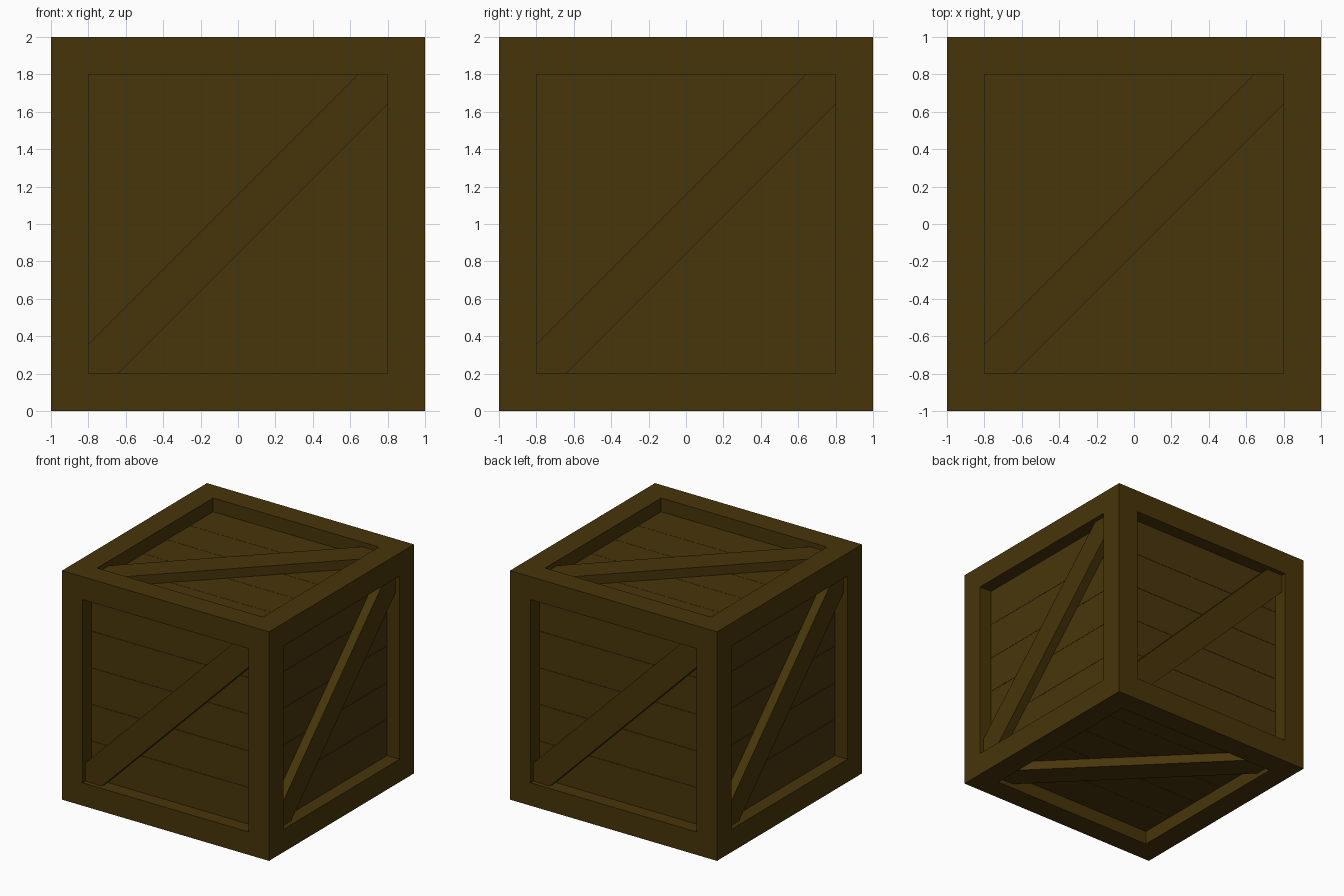
import bpy, bmesh
from mathutils import Matrix, Vector

if "Cube" in bpy.data.objects:
    bpy.data.objects.remove(bpy.data.objects["Cube"])


def material(name, rgb):
    m = bpy.data.materials.new(name)
    m.diffuse_color = (*rgb, 1)
    m.use_nodes = True
    m.node_tree.nodes["Principled BSDF"].inputs["Base Color"].default_value = m.diffuse_color
    return m


frame_wood = material("frame wood", (0.064, 0.036, 0.0028))
plank_wood = material("plank wood", (0.064, 0.036, 0.0034))

HALF, INNER = 1.0, 0.8      # outer half size, half size of the framed opening
FLOOR, PLANK, BRACE = 0.124, 0.120, 0.04   # depths below the outer face


def add_object(name, bm, mat):
    bmesh.ops.recalc_face_normals(bm, faces=bm.faces[:])
    me = bpy.data.meshes.new(name)
    bm.to_mesh(me)
    bm.free()
    me.materials.append(mat)
    ob = bpy.data.objects.new(name, me)
    bpy.context.collection.objects.link(ob)
    return ob


def prism(name, outline, top, bottom, basis, mat):
    """Extrude a flat outline between two depths on one side of the crate."""
    bm = bmesh.new()
    f = bm.faces.new([bm.verts.new((u, v, HALF - bottom)) for u, v in outline])
    ext = bmesh.ops.extrude_face_region(bm, geom=[f])["geom"]
    verts = [g for g in ext if isinstance(g, bmesh.types.BMVert)]
    bmesh.ops.translate(bm, vec=(0, 0, bottom - top), verts=verts)
    bm.transform(basis)
    return add_object(name, bm, mat)


# Crate frame: cube with a sunken square panel on each side
bm = bmesh.new()
bmesh.ops.create_cube(bm, size=2 * HALF, matrix=Matrix.Translation((0, 0, HALF)))
for face in bm.faces[:]:
    bmesh.ops.inset_individual(bm, faces=[face], thickness=HALF - INNER,
                               use_even_offset=True)
    n = face.normal.copy()
    ext = bmesh.ops.extrude_face_region(bm, geom=[face])["geom"]
    bmesh.ops.translate(bm, vec=-n * FLOOR,
                        verts=[g for g in ext if isinstance(g, bmesh.types.BMVert)])
    if face.is_valid:
        bmesh.ops.delete(bm, geom=[face], context='FACES_ONLY')
add_object("crate_frame", bm, frame_wood)

# Each side: direction along the planks, direction across them
X, Y, Z = Vector((1, 0, 0)), Vector((0, 1, 0)), Vector((0, 0, 1))
sides = {"front": (X, Z), "right": (Y, Z), "back": (-X, Z),
         "left": (-Y, Z), "top": (X, Y), "bottom": (X, -Y)}

E = INNER + 0.01            # parts reach slightly into the frame
D = 0.16                    # brace offset from the diagonal
brace_outline = [(-E, -E), (D - E, -E), (E, E - D), (E, E), (E - D, E), (-E, D - E)]

for side, (u, v) in sides.items():
    basis = Matrix.Translation((0, 0, HALF)) @ Matrix((u, v, u.cross(v))).transposed().to_4x4()
    # Five planks with hairline gaps
    step, gap = 2 * INNER / 5, 0.001
    for i in range(5):
        lo = -INNER + i * step + (gap if i else -0.01)
        hi = -INNER + (i + 1) * step - (gap if i < 4 else -0.01)
        prism(f"{side}_plank_{i + 1}", [(-E, lo), (E, lo), (E, hi), (-E, hi)],
              PLANK, FLOOR + 0.01, basis, plank_wood)
    # Diagonal brace
    prism(f"{side}_brace", brace_outline, BRACE, FLOOR + 0.005, basis, frame_wood)
